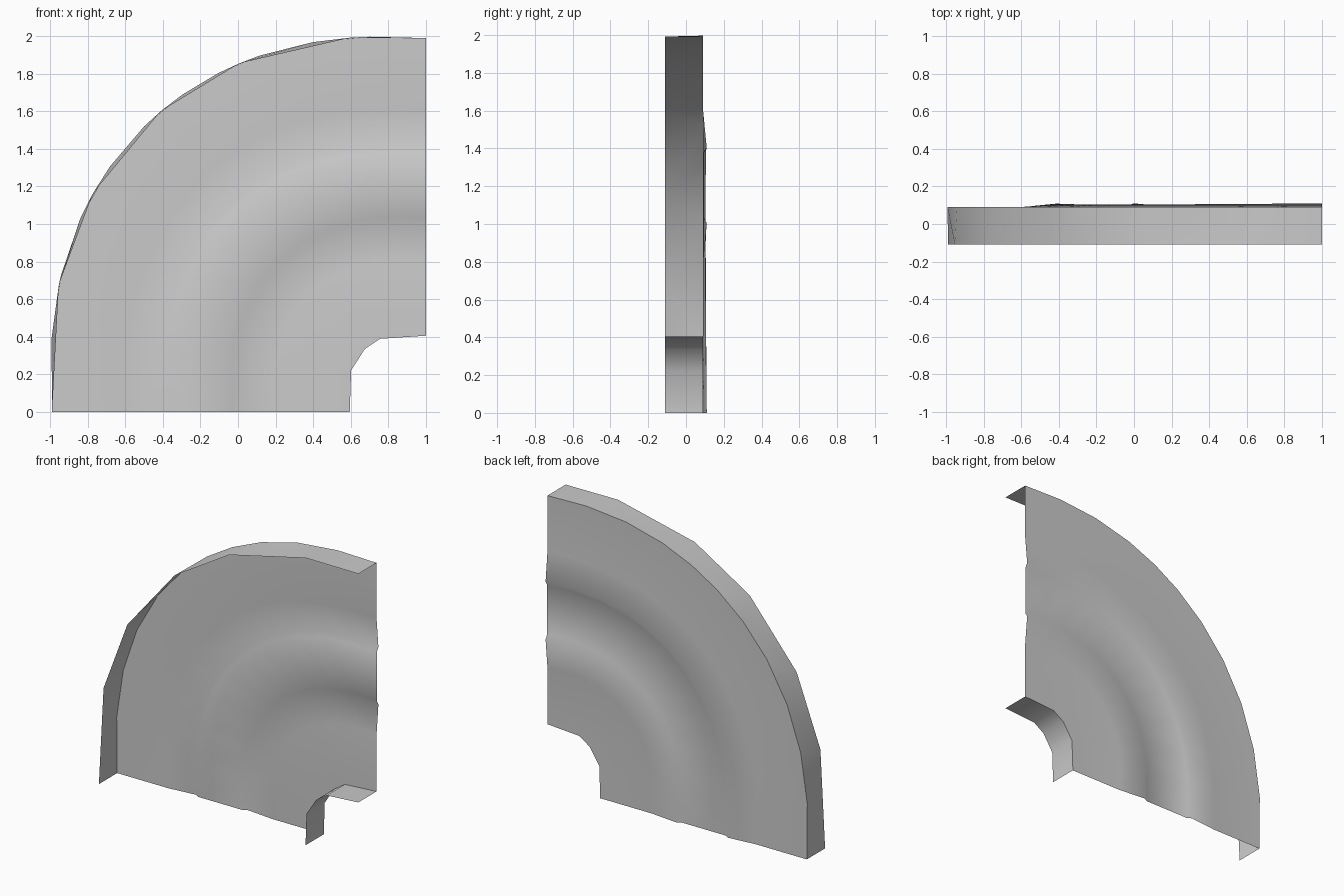
import bpy, bmesh
from math import sin, cos, radians

if "Cube" in bpy.data.objects:
    bpy.data.objects.remove(bpy.data.objects["Cube"])

ANGLES = [0, 11, 20.5, 29.3, 37.8, 45.4, 52.4, 58.5, 65, 73, 81.5, 90]
OUTER_FRONT = [0, 19.1, 33.3, 48.6, 61.9, 78.6, 90]   # coarser lip of outer skirt
INNER = [0, 29, 46, 58, 90]                            # coarse inner corner


def snap(a, coarse):
    return min(coarse, key=lambda c: abs(c - a)) if coarse else a


def bend_point(r, y, a):
    # Quarter bend around (1, 0), bulging a little along the diagonal
    t = radians(a)
    s = max(0.0, sin(2 * t))
    r2 = r + (0.04 + 0.053 * r) * s ** 1.3
    dip = 0.006 * s if y > 0.1 else 0.0
    return (1 - r2 * cos(t), y - dip, r2 * sin(t))


def bend_part(name, profile):
    # profile: (radius, y, optional coarse angle list), from outside inwards
    bm = bmesh.new()
    rows = [[bm.verts.new(bend_point(r, y, snap(a, coarse)))
             for r, y, coarse in profile] for a in ANGLES]
    for p, q in zip(rows, rows[1:]):
        for j in range(len(profile) - 1):
            bm.faces.new((p[j], q[j], q[j + 1], p[j + 1]))
    bmesh.ops.remove_doubles(bm, verts=bm.verts, dist=0.0005)
    mesh = bpy.data.meshes.new(name)
    bm.to_mesh(mesh)
    bm.free()
    ob = bpy.data.objects.new(name, mesh)
    bpy.context.collection.objects.link(ob)
    bpy.ops.object.select_all(action='DESELECT')
    ob.select_set(True)
    bpy.context.view_layer.objects.active = ob
    bpy.ops.object.shade_smooth_by_angle(angle=radians(40))
    return ob


# Ground surface with a shallow road channel between two raised kerbs
bend_part("road_surface", [
    (1.99, 0.09, None), (1.6, 0.09, None), (1.4, 0.11, None), (1.37, 0.092, None),
    (1.03, 0.092, None), (1.0, 0.11, None), (0.8, 0.09, None), (0.405, 0.09, INNER)])

# Skirts folded towards the front at both curved borders
bend_part("outer_skirt", [(1.99, -0.11, OUTER_FRONT), (1.99, 0.09, None)])
bend_part("inner_skirt", [(0.405, 0.09, INNER), (0.405, -0.11, INNER)])
